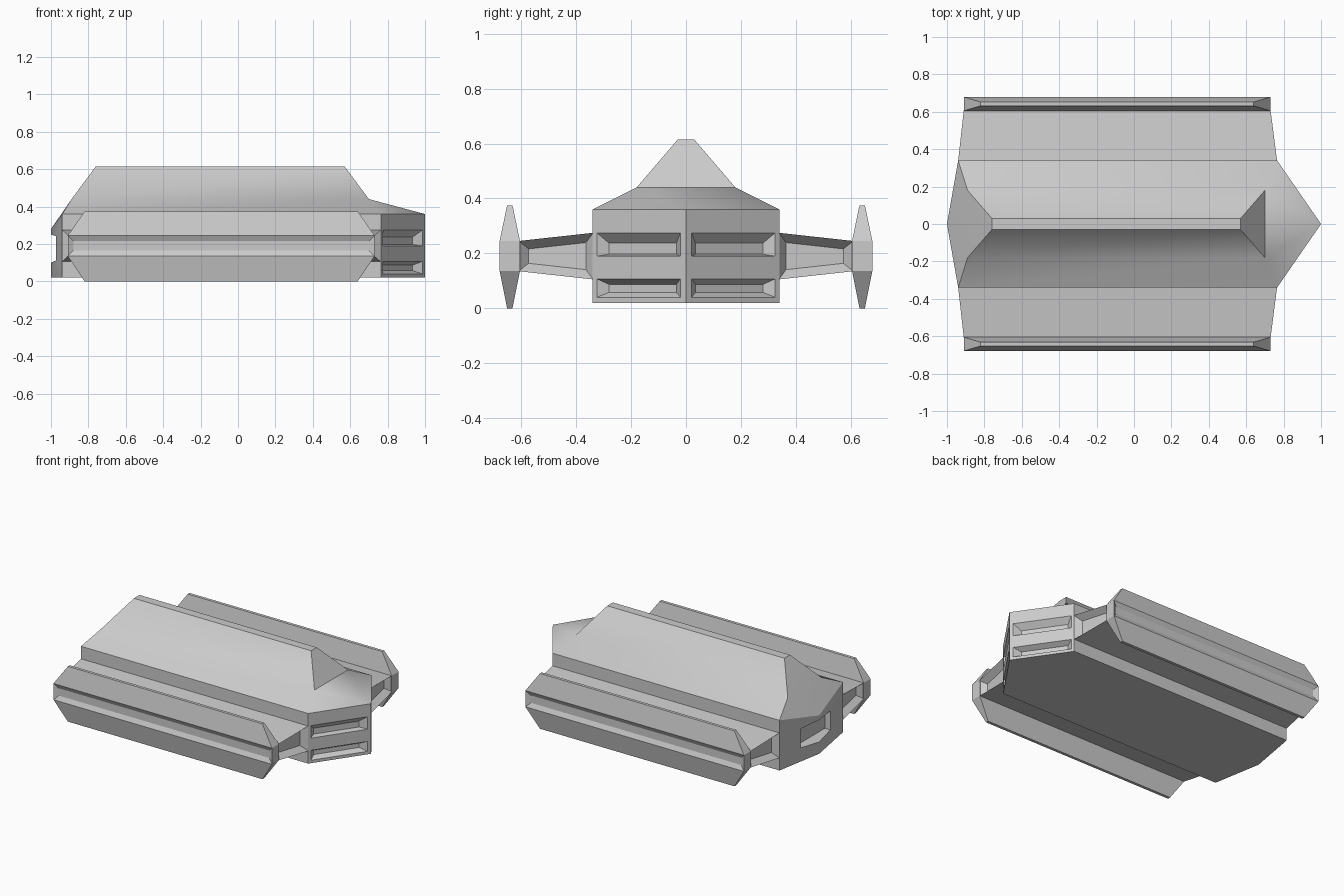
import bpy, bmesh
from mathutils import Vector

if "Cube" in bpy.data.objects:
    bpy.data.objects.remove(bpy.data.objects["Cube"])


def finish(name, bm):
    bmesh.ops.recalc_face_normals(bm, faces=bm.faces)
    me = bpy.data.meshes.new(name)
    bm.to_mesh(me)
    bm.free()
    ob = bpy.data.objects.new(name, me)
    bpy.context.collection.objects.link(ob)
    return ob


def add_loft(bm, rings):
    # stack of equal-length rings, capped at both ends
    loops = [[bm.verts.new(p) for p in r] for r in rings]
    n = len(loops[0])
    for a, b in zip(loops, loops[1:]):
        for i in range(n):
            bm.faces.new((a[i], a[(i + 1) % n], b[(i + 1) % n], b[i]))
    bm.faces.new(loops[0])
    bm.faces.new(loops[-1])


def recess(bm, test, thickness, depth):
    # sink an inset panel into the faces that pass the test
    bmesh.ops.recalc_face_normals(bm, faces=bm.faces)
    for f in [f for f in bm.faces if test(f)]:
        bmesh.ops.inset_region(bm, faces=[f], thickness=thickness,
                               depth=-depth, use_even_offset=True)


def cut_window(ob, outer, inner):
    # tapered pocket from an outer outline to an inner one
    outer, inner = [Vector(p) for p in outer], [Vector(p) for p in inner]
    start = [o + (o - i) * 0.25 for o, i in zip(outer, inner)]
    bm = bmesh.new()
    add_loft(bm, [start, inner])
    cutter = finish("window_cutter", bm)
    cutter.hide_render = True
    mod = ob.modifiers.new("window", 'BOOLEAN')
    mod.operation = 'DIFFERENCE'
    mod.solver = 'EXACT'
    mod.object = cutter
    bpy.context.view_layer.objects.active = ob
    bpy.ops.object.modifier_apply(modifier=mod.name)
    bpy.data.objects.remove(cutter)


# hull with pointed nose, flared shoulders and roof ridge
plan = [(1, 0), (.765, .34), (-.94, .34), (-1, 0), (-.94, -.34), (.765, -.34)]
bm = bmesh.new()
B = [bm.verts.new((x, y, .02)) for x, y in plan]
T = [bm.verts.new((x, y, .28 if x == -1 else .36)) for x, y in plan]
S = [bm.verts.new((x, y, .44)) for x, y in
     [(.7, .18), (-.89, .18), (-.89, -.18), (.7, -.18)]]
C = [bm.verts.new((x, y, .615)) for x, y in
     [(.57, .03), (-.76, .03), (-.76, -.03), (.57, -.03)]]
bm.faces.new(B)
bm.faces.new(C)
for i in range(6):
    j = (i + 1) % 6
    bm.faces.new((B[i], B[j], T[j], T[i]))
for i in range(4):
    j = (i + 1) % 4
    bm.faces.new((S[i], S[j], C[j], C[i]))
for f in [(T[0], T[1], S[0]), (T[1], T[2], S[1], S[0]), (T[2], T[3], S[1]),
          (T[3], S[2], S[1]), (T[3], T[4], S[2]), (T[4], T[5], S[3], S[2]),
          (T[5], T[0], S[3]), (T[0], S[0], S[3])]:
    bm.faces.new(f)
hull = finish("hull", bm)

# two slots on each nose panel
for s in (1, -1):
    def nose(y, z, d):
        return (1 - .691 * y - .823 * d, s * (y - .569 * d), z)

    def slot(y0, y1, z0, z1, d):
        return [nose(y0, z0, d), nose(y1, z0, d), nose(y1, z1, d), nose(y0, z1, d)]

    for z0, z1, i0, i1 in ((.19, .275, .197, .237), (.04, .107, .058, .087)):
        cut_window(hull, slot(.02, .325, z0, z1, 0), slot(.055, .30, i0, i1, .035))


# stern window wrapping both rear panels
def stern(y, z0, z1, x):
    return [(x, -y, z0), (x, y, z0), (x, y, z1), (x, -y, z1)]


cut_window(hull, stern(.18, .10, .25, -1), stern(.14, .125, .235, -.945))

for side, s in (("left", 1), ("right", -1)):
    # side arm with sunken ends
    bm = bmesh.new()
    add_loft(bm, [[(a, s * y, l), (b, s * y, l), (b, s * y, h), (a, s * y, h)]
                  for y, a, b, l, h in ((.338, -.94, .765, .105, .275),
                                        (.61, -.91, .73, .135, .245))])
    recess(bm, lambda f: abs(f.normal.x) > .9, .032, .04)
    finish(side + "_arm", bm)

    # side plate: thick waist, thin tapered edges, groove on the outer face
    bm = bmesh.new()
    add_loft(bm, [[(a, s * (.642 - w), z), (b, s * (.642 - w), z),
                   (b, s * (.642 + w), z), (a, s * (.642 + w), z)]
                  for z, a, b, w in ((0, -.82, .64, .01), (.135, -.91, .73, .037),
                                     (.245, -.91, .73, .037), (.375, -.82, .64, .01))])
    recess(bm, lambda f: f.normal.y * s > .999, .03, .015)
    finish(side + "_plate", bm)

# soften only the shallow hull edges
bpy.ops.object.select_all(action='DESELECT')
hull.select_set(True)
bpy.context.view_layer.objects.active = hull
bpy.ops.object.shade_smooth_by_angle(angle=.52)
